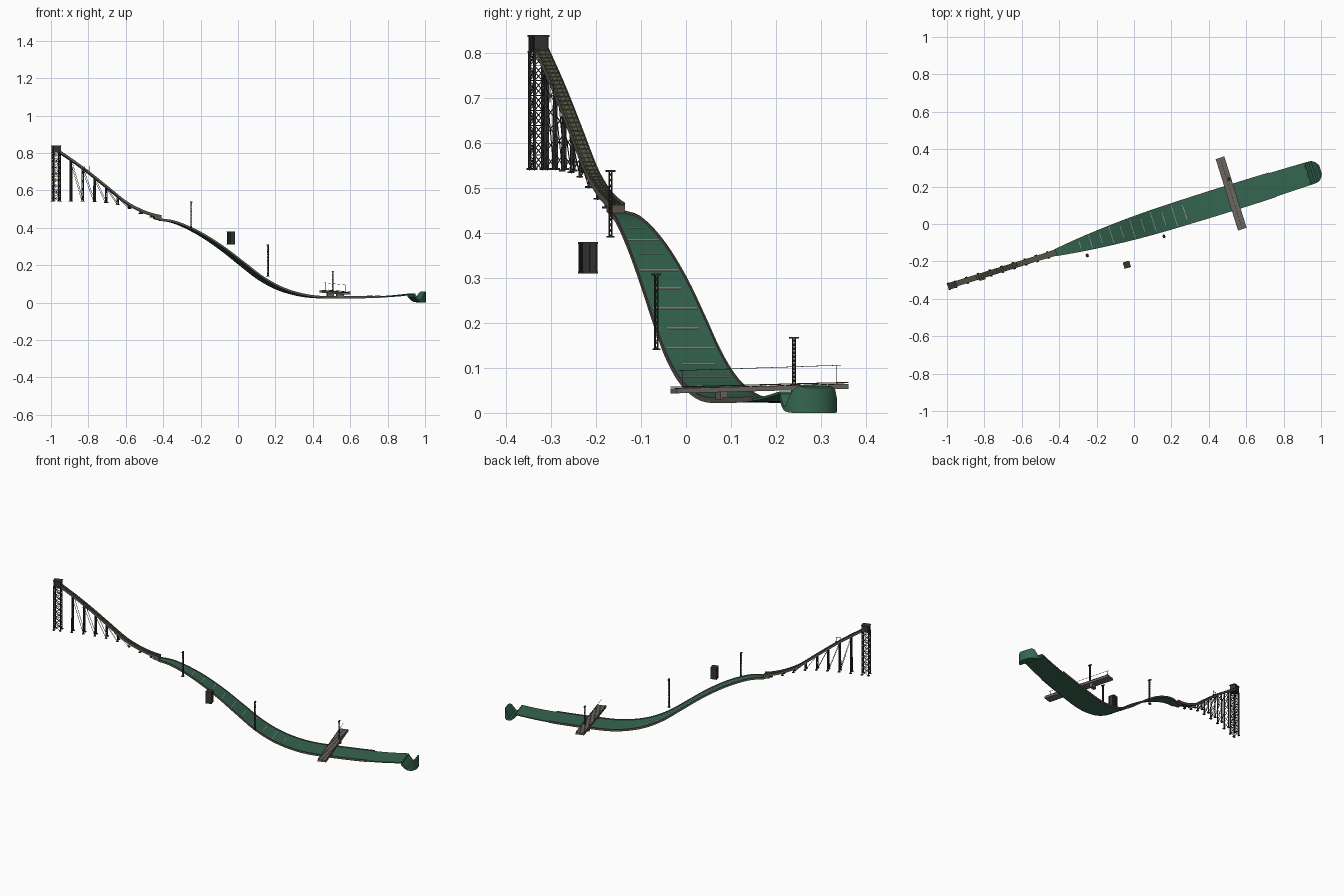
import bpy, bmesh, math
from mathutils import Vector

if "Cube" in bpy.data.objects:
    bpy.data.objects.remove(bpy.data.objects["Cube"])

ANG = math.atan(0.3125)
C, S = math.cos(ANG), math.sin(ANG)


def P(u, t, z):
    """u = x along the hill axis, t = sideways offset"""
    return Vector((u - t * S, -0.022 + 0.3125 * u + t * C, z))


def L(x, y):
    return (x * C + (y + 0.022) * S) * C, (y + 0.022) * C - x * S


def mat(name, *rgb):
    m = bpy.data.materials.new(name)
    m.diffuse_color = (*rgb, 1)
    m.use_nodes = True
    m.node_tree.nodes["Principled BSDF"].inputs["Base Color"].default_value = m.diffuse_color
    return m


GREEN = mat("turf", 0.036, 0.133, 0.083)
MOSS = mat("track", 0.08, 0.11, 0.055)
WOOD = mat("wood", 0.12, 0.10, 0.08)
DARK = mat("steel", 0.035, 0.035, 0.033)
STONE = mat("concrete", 0.15, 0.14, 0.125)
PALE = mat("marking", 0.4, 0.42, 0.38)


def finish(name, bm, m, smooth=False):
    bmesh.ops.recalc_face_normals(bm, faces=bm.faces)
    me = bpy.data.meshes.new(name)
    bm.to_mesh(me)
    bm.free()
    me.materials.append(m)
    if smooth:
        for f in me.polygons:
            f.use_smooth = True
        me.set_sharp_from_angle(angle=math.radians(30))
    ob = bpy.data.objects.new(name, me)
    bpy.context.collection.objects.link(ob)


def loft(bm, rings):
    """closed tube through rings of four points"""
    vs = [[bm.verts.new(p) for p in r] for r in rings]
    for a, b in zip(vs, vs[1:]):
        for i in range(4):
            j = (i + 1) % 4
            bm.faces.new((a[i], a[j], b[j], b[i]))
    bm.faces.new(vs[0])
    bm.faces.new(vs[-1][::-1])


def ribbon(bm, stations):
    """stations: (u, t0, t1, z_low, z_high)"""
    loft(bm, [[P(u, a, lo), P(u, b, lo), P(u, b, hi), P(u, a, hi)] for u, a, b, lo, hi in stations])


def box(bm, u, t, z, du, dt, dz, tilt=0):
    loft(bm, [[P(u + i * du / 2, t - dt / 2, z - dz / 2 - tilt), P(u + i * du / 2, t + dt / 2, z - dz / 2 + tilt),
               P(u + i * du / 2, t + dt / 2, z + dz / 2 + tilt), P(u + i * du / 2, t - dt / 2, z + dz / 2 - tilt)]
              for i in (-1, 1)])


def beam(bm, a, b, w):
    a, b = P(*a), P(*b)
    d = (b - a).normalized()
    x = d.cross(Vector((0, 0, 1)) if abs(d.z) < 0.9 else Vector((-S, C, 0))).normalized() * w / 2
    y = d.cross(x)
    loft(bm, [[p + x + y, p - x + y, p - x - y, p + x - y] for p in (a, b)])


def curve(pts, n):
    """smooth curve through the points"""
    v = [Vector(p) for p in pts]
    v = [2 * v[0] - v[1]] + v + [2 * v[-1] - v[-2]]
    out = []
    for i in range(1, len(v) - 2):
        for k in range(n):
            f = k / n
            a, b, c, d = v[i - 1:i + 3]
            out.append(0.5 * (2 * b + (c - a) * f + (2 * a - 5 * b + 4 * c - d) * f * f
                              + (3 * b - a - 3 * c + d) * f ** 3))
    return out + [v[-2]]


def at(cv, u):
    for a, b in zip(cv, cv[1:]):
        if a[0] <= u <= b[0]:
            return a.lerp(b, (u - a[0]) / (b[0] - a[0]))
    return cv[-1]


# landing hill: (u, z, half width)
hill = curve([(-.42, .445, .016), (-.35, .434, .026), (-.27, .403, .036), (-.18, .355, .045), (-.08, .288, .053),
              (.02, .21, .059), (.12, .133, .063), (.22, .078, .065), (.32, .046, .066), (.42, .031, .067),
              (.56, .029, .067), (.7, .031, .066), (.82, .037, .064), (.93, .048, .062)], 6)
bm = bmesh.new()
ribbon(bm, [(u, -h, h, z - .006, z) for u, z, h in hill])
finish("landing_hill", bm, GREEN, True)

# braking dip and rounded end bank
bm = bmesh.new()
ribbon(bm, [(.925, -.062, .062, .03, .048), (.94, -.062, .062, .015, .03), (.952, -.061, .061, .006, .014),
            (.962, -.06, .06, .003, .016), (.972, -.056, .056, .001, .034), (.982, -.049, .049, 0, .052),
            (.99, -.038, .038, 0, .06), (.998, -.022, .022, 0, .055)])
finish("end_bank", bm, GREEN, True)

# side boards of the hill
bm = bmesh.new()
for s in (-1, 1):
    ribbon(bm, [(u, s * h, s * (h + .003), z - .007, z + .005) for u, z, h in hill if u < .75])
finish("hill_side_boards", bm, WOOD)

# distance lines
bm = bmesh.new()
for i in range(11):
    u = -.29 + i * .056
    za, zb, h = at(hill, u), at(hill, u + .003), at(hill, u)[2] * (.9 if i % 2 else .6)
    ribbon(bm, [(u, -h, h, za[1], za[1] + .001), (u + .003, -h, h, zb[1], zb[1] + .001)])
finish("distance_lines", bm, PALE)

# inrun track
run = curve([(-.965, .815, .013), (-.88, .757, .013), (-.8, .698, .013), (-.7, .618, .013), (-.6, .538, .013),
             (-.52, .495, .013), (-.46, .473, .014), (-.415, .462, .015)], 5)
bm = bmesh.new()
ribbon(bm, [(u, -h, h, z - .006, z) for u, z, h in run])
finish("inrun_track", bm, MOSS)
bm = bmesh.new()
for s in (-1, 1):
    ribbon(bm, [(u, s * h, s * (h + .002), z - .01, z + .005) for u, z, h in run])
    ribbon(bm, [(u, s * .006 - .001, s * .006 + .001, z, z + .002) for u, z, h in run])
for i in range(44):
    u = -.95 + i * .012
    beam(bm, (u, -.013, at(run, u)[1] + .0005), (u, .013, at(run, u)[1] + .0005), .002)
finish("inrun_boards", bm, WOOD)

# take-off table
bm = bmesh.new()
ribbon(bm, [(-.45, -.015, .015, .447, .465), (-.415, -.016, .016, .438, .459)])
finish("takeoff_table", bm, WOOD)

# inrun trestles with bracing
bm = bmesh.new()
posts = [(-.893, .54), (-.83, .54), (-.767, .537), (-.705, .533), (-.643, .523), (-.58, .5), (-.52, .474), (-.46, .455)]
for i, (u, lo) in enumerate(posts):
    hi = at(run, u)[1] - .006
    for s in (-1, 1):
        beam(bm, (u, s * .014, lo), (u, s * .012, hi), .005)
        box(bm, u, s * .014, lo + .002, .012, .012, .004)
        if i < 5:
            un, ln = posts[i + 1]
            beam(bm, (u, s * .013, hi), (un, s * .013, ln), .0018)
    n = max(1, round((hi - lo) / .04))
    for k in range(n):
        z0, z1 = lo + (hi - lo) * k / n, lo + (hi - lo) * (k + 1) / n
        beam(bm, (u, -.013, z0), (u, .013, z1), .0018)
        beam(bm, (u, .013, z0), (u, -.013, z1), .0018)
finish("inrun_trestles", bm, DARK)


def lattice(bm, u, t, z0, z1, hu, ht, n, w, wb):
    """four-legged braced tower"""
    cs = [(u - hu, t - ht), (u + hu, t - ht), (u + hu, t + ht), (u - hu, t + ht)]
    for i, c in enumerate(cs):
        d = cs[(i + 1) % 4]
        beam(bm, (*c, z0), (*c, z1), w)
        for k in range(n):
            a, b = z0 + (z1 - z0) * k / n, z0 + (z1 - z0) * (k + 1) / n
            beam(bm, (*c, a), (*d, b), wb)
            if n < 10:
                beam(bm, (*d, a), (*c, b), wb)
            beam(bm, (*c, b), (*d, b), wb)


# start tower and cabin
tu, tt = L(-.972, -.328)
bm = bmesh.new()
lattice(bm, tu, tt, .54, .805, .018, .015, 8, .005, .002)
for a in (-1, 1):
    for b in (-1, 1):
        box(bm, tu + a * .018, tt + b * .015, .542, .012, .01, .004)
finish("start_tower", bm, DARK)
bm = bmesh.new()
box(bm, tu, tt, .82, .041, .032, .036)
box(bm, tu, tt, .838, .045, .036, .004)
box(bm, tu, tt, .803, .045, .036, .004)
for i in range(5):
    for s in (-1, 1):
        box(bm, tu - .016 + i * .008, tt + s * .0165, .82, .002, .002, .034)
finish("start_cabin", bm, DARK)

# side start platform
bm = bmesh.new()
box(bm, -.815, -.018, .705, .03, .012, .003)
for u in (-.828, -.802):
    beam(bm, (u, -.023, .69), (u, -.023, .73), .002)
beam(bm, (-.828, -.023, .73), (-.802, -.023, .73), .002)
finish("start_platform", bm, WOOD)

# floodlight masts
for i, (x, y, z0, z1) in enumerate([(-.25, -.168, .39, .538), (.16, -.066, .14, .308), (.507, .24, .06, .167)]):
    u, t = L(x, y)
    bm = bmesh.new()
    lattice(bm, u, t, z0, z1, .003, .003, 12, .0015, .001)
    box(bm, u, t, z0 + .0015, .014, .014, .003)
    box(bm, u, t, z1, .008, .02, .004)
    finish("light_mast_%d" % (i + 1), bm, DARK)

# judges cabin
ju, jt = L(-.038, -.218)
bm = bmesh.new()
box(bm, ju, jt, .345, .03, .032, .068)
box(bm, ju, jt, .378, .034, .035, .004)
box(bm, ju, jt, .312, .034, .035, .004)
for i in range(5):
    for s in (-1, 1):
        box(bm, ju - .0145 + i * .00725, jt + s * .0165, .345, .002, .002, .066)
        box(bm, ju + s * .0155, jt - .015 + i * .0075, .345, .002, .002, .066)
finish("judges_cabin", bm, DARK)

# bridge over the outrun
bu, bt, tilt = .526, .022, .005
bm = bmesh.new()
box(bm, bu, bt, .054, .046, .4, .011, tilt)
for s in (-1, 1):
    box(bm, bu, bt + s * .088, .04, .036, .018, .022)
finish("bridge", bm, STONE)
bm = bmesh.new()
for s in (-1, 1):
    box(bm, bu + s * .0215, bt, .0625, .002, .4, .002, tilt)
for i in range(20):
    t = bt - .19 + i * .02
    box(bm, bu, t, .06 + (t - bt) * .025, .042, .002, .001)
finish("bridge_planks", bm, WOOD)

# cable line above the bridge
bm = bmesh.new()
for s in (-1, 1):
    beam(bm, (bu, bt + s * .18, .057 + s * .004), (bu, bt + s * .18, .1 + s * .006), .0015)
beam(bm, (bu, bt - .19, .094), (bu, bt + .19, .106), .0012)
finish("bridge_cable", bm, DARK)
